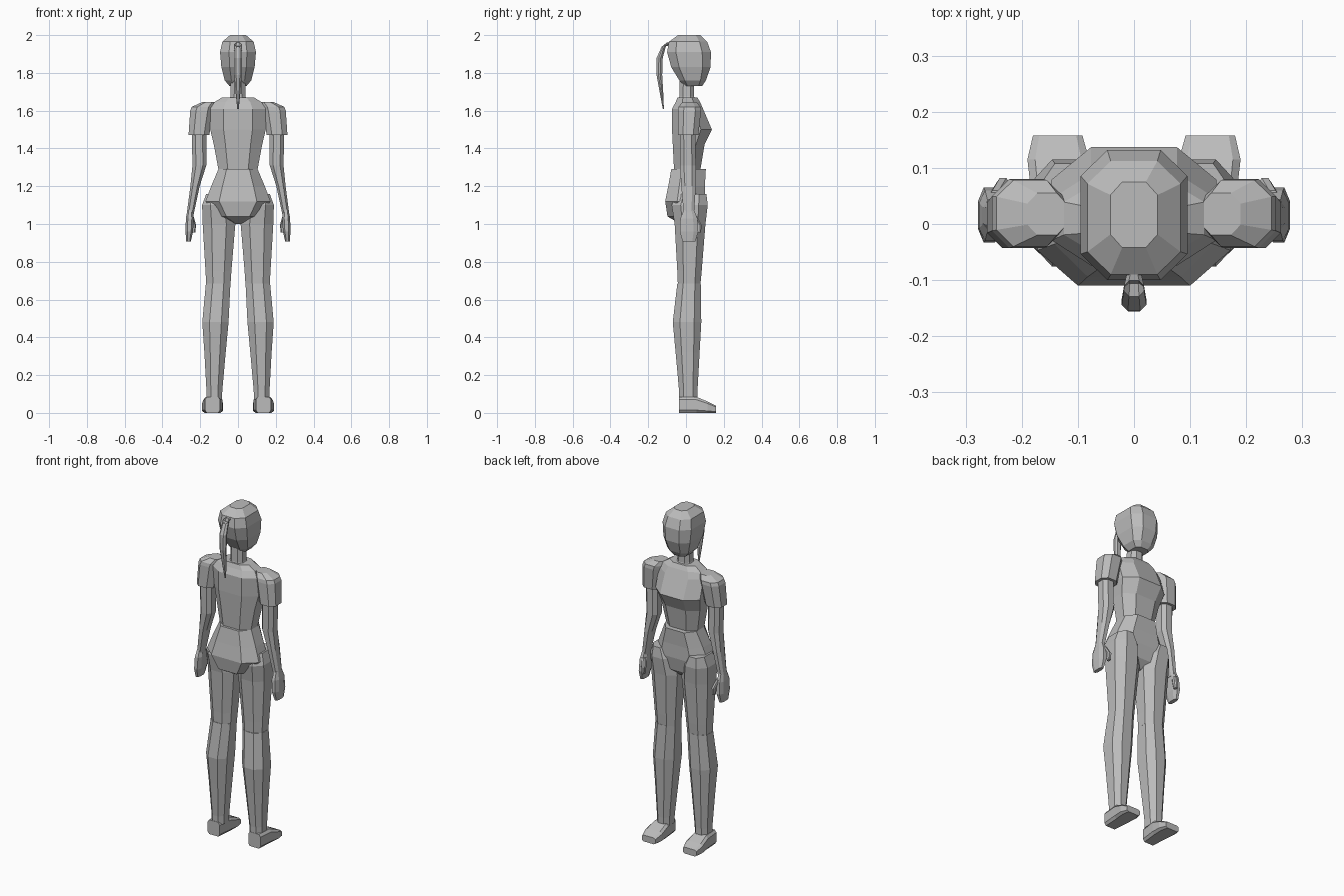
import bpy
import bmesh
from math import radians

default_cube = bpy.data.objects.get("Cube")
if default_cube:
    bpy.data.objects.remove(default_cube, do_unlink=True)

grey = bpy.data.materials.new("plain grey")
grey.use_nodes = True
GREY = (0.5, 0.5, 0.5, 1)
grey.diffuse_color = GREY
grey.node_tree.nodes["Principled BSDF"].inputs["Base Color"].default_value = GREY


def ring_points(x_in, x_out, y_back, y_front, flat_x, flat_y):
    """Corners of a chamfered rectangle, as an eight-sided outline."""
    cx, cy = (x_in + x_out) / 2, (y_back + y_front) / 2
    hx, hy = (x_out - x_in) / 2, (y_front - y_back) / 2
    corners = [(1, -flat_y), (1, flat_y), (flat_x, 1), (-flat_x, 1),
               (-1, flat_y), (-1, -flat_y), (-flat_x, -1), (flat_x, -1)]
    return [(cx + hx * u, cy + hy * v) for u, v in corners]


def finish(name, bm, mirrored=False):
    """Turn a bmesh into an object; mirrored parts get a right-hand twin."""
    bmesh.ops.recalc_face_normals(bm, faces=bm.faces)
    mesh = bpy.data.meshes.new(name)
    bm.to_mesh(mesh)
    bm.free()
    mesh.materials.append(grey)
    part = bpy.data.objects.new(name, mesh)
    bpy.context.collection.objects.link(part)
    if mirrored:
        mirror = part.modifiers.new("other side", 'MIRROR')
        mirror.use_axis = (True, False, False)
    return part


def skin(bm, loops):
    """Bridge consecutive point loops with quads and close both ends."""
    rows = [[bm.verts.new(point) for point in loop] for loop in loops]
    for lower, upper in zip(rows, rows[1:]):
        count = len(lower)
        for i in range(count):
            j = (i + 1) % count
            bm.faces.new((lower[i], lower[j], upper[j], upper[i]))
    bm.faces.new(rows[0])
    bm.faces.new(rows[-1])


def limb(name, rings, flat_x=0.5, flat_y=0.5):
    """Paired part from rings of (z, x_in, x_out, y_back, y_front)."""
    bm = bmesh.new()
    skin(bm, [[(x, y, z) for x, y in ring_points(a, b, c, d, flat_x, flat_y)]
              for z, a, b, c, d in rings])
    return finish(name, bm, mirrored=True)


def body(name, rings, flat_x=0.5, flat_y=0.5):
    """Central part from rings of (z, half_width, y_back, y_front)."""
    bm = bmesh.new()
    skin(bm, [[(x, y, z) for x, y in ring_points(-w, w, c, d, flat_x, flat_y)]
              for z, w, c, d in rings])
    return finish(name, bm)


# Head and neck
body("head", [
    (1.73, 0.045, -0.01, 0.085),
    (1.76, 0.07, -0.035, 0.105),
    (1.83, 0.088, -0.078, 0.13),
    (1.91, 0.095, -0.1, 0.132),
    (1.965, 0.083, -0.09, 0.112),
    (2.0, 0.042, -0.042, 0.075),
], flat_x=0.5, flat_y=0.6)
body("neck", [
    (1.64, 0.055, -0.045, 0.06),
    (1.675, 0.04, -0.035, 0.043),
    (1.76, 0.038, -0.033, 0.043),
])

# Ponytail: thin profile swept back from the crown and down
tail_path = [(-0.085, 1.955, 0.012, 0.01), (-0.115, 1.95, 0.018, 0.014),
             (-0.139, 1.88, 0.022, 0.016), (-0.141, 1.79, 0.02, 0.015),
             (-0.129, 1.69, 0.012, 0.009), (-0.12, 1.61, 0.004, 0.003)]
tail = bmesh.new()
loops = []
for i, (y, z, half_width, half_depth) in enumerate(tail_path):
    # The first two sections stand upright, the rest lie flat
    upright = i == 0
    outline = ring_points(-half_width, half_width, -half_depth, half_depth, 0.5, 0.3)
    if upright:
        loops.append([(u, y, z + v) for u, v in outline])
    else:
        lean = 0.8 if i == 1 else 0
        loops.append([(u, y + v, z - v * -lean) for u, v in outline])
skin(tail, loops)
finish("ponytail", tail)

# Torso, with the chest pushed forward at bust height
torso = body("torso", [
    (1.28, 0.102, -0.063, 0.075),
    (1.42, 0.128, -0.07, 0.098),
    (1.5, 0.147, -0.074, 0.137),
    (1.61, 0.147, -0.074, 0.09),
    (1.645, 0.125, -0.055, 0.075),
    (1.67, 0.085, -0.045, 0.06),
], flat_x=0.52, flat_y=0.45)

# Hips and the seat between the legs
body("hips", [
    (1.0, 0.018, -0.03, 0.045),
    (1.04, 0.105, -0.098, 0.085),
    (1.12, 0.172, -0.11, 0.1),
    (1.2, 0.142, -0.094, 0.1),
    (1.29, 0.104, -0.078, 0.105),
], flat_x=0.58, flat_y=0.4)

# Legs
limb("thigh", [
    (0.675, 0.04, 0.168, -0.043, 0.076),
    (0.75, 0.035, 0.172, -0.046, 0.083),
    (1.0, 0.014, 0.187, -0.06, 0.103),
    (1.1, 0.03, 0.19, -0.076, 0.115),
    (1.16, 0.07, 0.168, -0.05, 0.108),
], flat_x=0.45)
limb("shin", [
    (0.07, 0.085, 0.166, -0.036, 0.06),
    (0.12, 0.083, 0.167, -0.037, 0.061),
    (0.32, 0.065, 0.178, -0.055, 0.072),
    (0.48, 0.05, 0.189, -0.07, 0.081),
    (0.685, 0.04, 0.17, -0.046, 0.078),
], flat_x=0.45)

# Feet: cross-sections from heel to toe of (y, x_in, x_out, top)
foot = bmesh.new()
sections = []
for y, x_in, x_out, top in [(-0.038, 0.095, 0.175, 0.085),
                            (0.055, 0.083, 0.183, 0.085),
                            (0.115, 0.08, 0.19, 0.06),
                            (0.158, 0.092, 0.18, 0.038)]:
    sections.append([(x, y, z) for x, z in
                     ring_points(x_in, x_out, 0, top, 0.75, 0.65)])
skin(foot, sections)
finish("foot", foot, mirrored=True)

# Short sleeves, arms and hands
limb("sleeve", [
    (1.47, 0.152, 0.262, -0.043, 0.065),
    (1.6, 0.13, 0.253, -0.043, 0.08),
    (1.62, 0.125, 0.245, -0.04, 0.078),
    (1.645, 0.12, 0.19, -0.02, 0.055),
])
limb("arm", [
    (1.05, 0.235, 0.272, -0.012, 0.042),
    (1.2, 0.203, 0.252, -0.025, 0.052),
    (1.31, 0.168, 0.241, -0.032, 0.052),
    (1.5, 0.168, 0.245, -0.033, 0.05),
])
limb("hand", [
    (0.907, 0.25, 0.274, -0.018, 0.05),
    (0.96, 0.238, 0.278, -0.033, 0.065),
    (1.03, 0.234, 0.276, -0.03, 0.06),
    (1.075, 0.24, 0.268, -0.012, 0.042),
])
limb("thumb", [
    (0.955, 0.226, 0.242, 0.058, 0.08),
    (0.995, 0.222, 0.245, 0.05, 0.082),
    (1.04, 0.235, 0.258, 0.03, 0.06),
])
